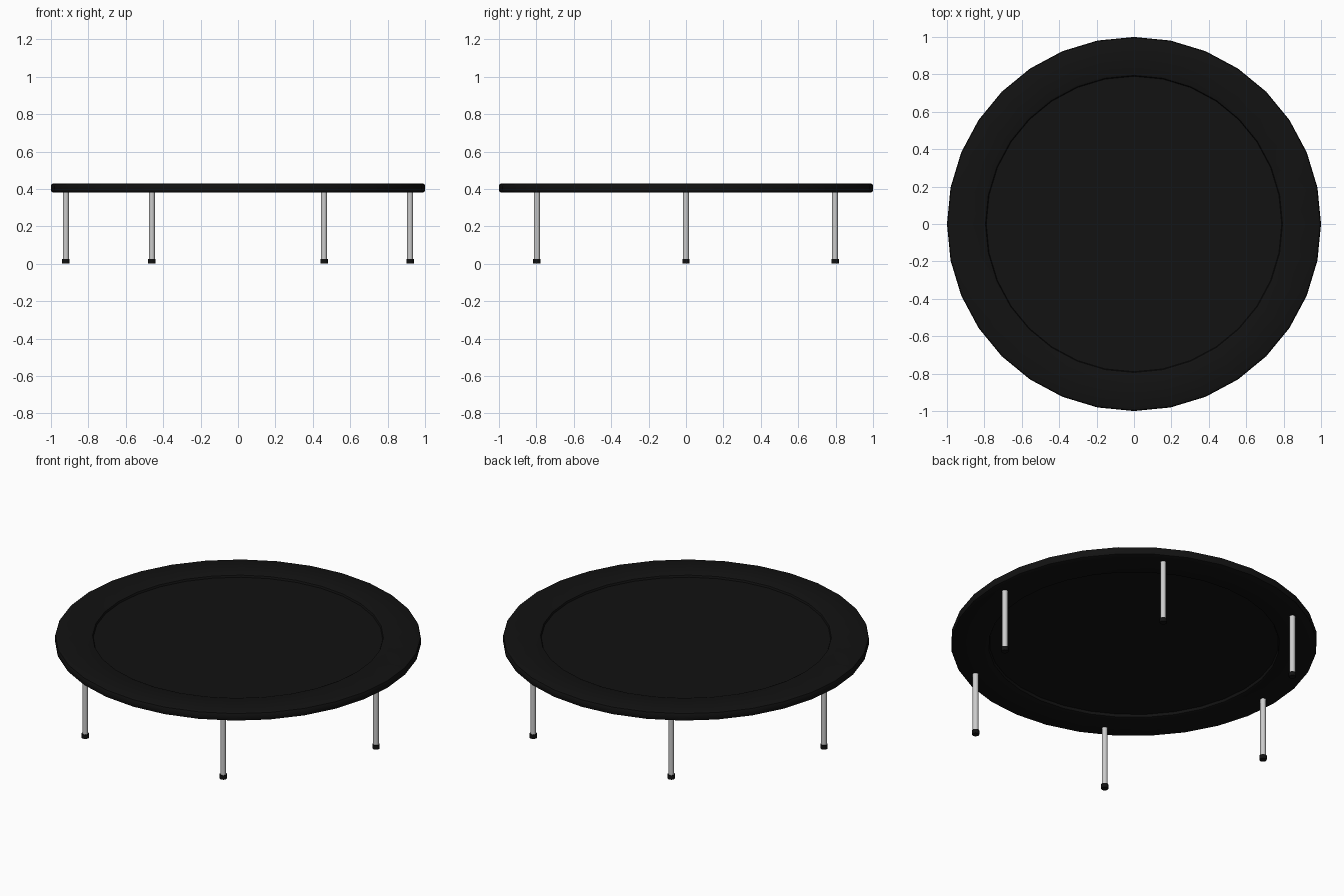
import bpy, bmesh
from math import sin, cos, tau, radians

if "Cube" in bpy.data.objects:
    bpy.data.objects.remove(bpy.data.objects["Cube"])

black = bpy.data.materials.new("black")
black.diffuse_color = (0.006, 0.006, 0.006, 1)
black.use_nodes = True
black.node_tree.nodes["Principled BSDF"].inputs["Base Color"].default_value = black.diffuse_color


def finish(obj, mat=None, smooth=True):
    if mat:
        obj.data.materials.append(mat)
    if smooth:
        bpy.ops.object.select_all(action='DESELECT')
        obj.select_set(True)
        bpy.context.view_layer.objects.active = obj
        bpy.ops.object.shade_smooth_by_angle(angle=radians(30))
    return obj


def ring(name, profile, sides, mat):
    """Revolve a closed (radius, z) profile around z."""
    bm = bmesh.new()
    loops = [[bm.verts.new((r * cos(tau * i / sides), r * sin(tau * i / sides), z))
              for r, z in profile] for i in range(sides)]
    n = len(profile)
    for i in range(sides):
        a, b = loops[i], loops[(i + 1) % sides]
        for j in range(n):
            k = (j + 1) % n
            bm.faces.new((a[j], b[j], b[k], a[k]))
    bmesh.ops.recalc_face_normals(bm, faces=bm.faces[:])
    me = bpy.data.meshes.new(name)
    bm.to_mesh(me)
    bm.free()
    obj = bpy.data.objects.new(name, me)
    bpy.context.collection.objects.link(obj)
    return finish(obj, mat)


def cylinder(name, r, z0, z1, x=0, y=0, sides=16, mat=None):
    bpy.ops.mesh.primitive_cylinder_add(vertices=sides, radius=r, depth=z1 - z0,
                                        location=(x, y, (z0 + z1) / 2))
    obj = bpy.context.object
    obj.name = name
    return finish(obj, mat)


# Padded rim with rounded edges
b, c = 0.014, 0.004
lo, hi, r_in, r_out = 0.38, 0.43, 0.79, 1.0
ring("rim_pad", [(r_out, lo + b), (r_out, hi - b), (r_out - c, hi - c), (r_out - b, hi),
                 (r_in + b, hi), (r_in + c, hi - c), (r_in, hi - b), (r_in, lo + b),
                 (r_in + c, lo + c), (r_in + b, lo), (r_out - b, lo), (r_out - c, lo + c)],
     32, black)

# Jumping mat, recessed above and below
cylinder("jumping_mat", 0.80, 0.40, 0.415, sides=32, mat=black)

# Six legs with rubber feet
for i in range(6):
    x, y = 0.92 * cos(tau * i / 6), 0.92 * sin(tau * i / 6)
    cylinder(f"leg_{i + 1}", 0.016, 0.01, 0.395, x, y)
    cylinder(f"foot_{i + 1}", 0.02, 0.0, 0.025, x, y, mat=black)
